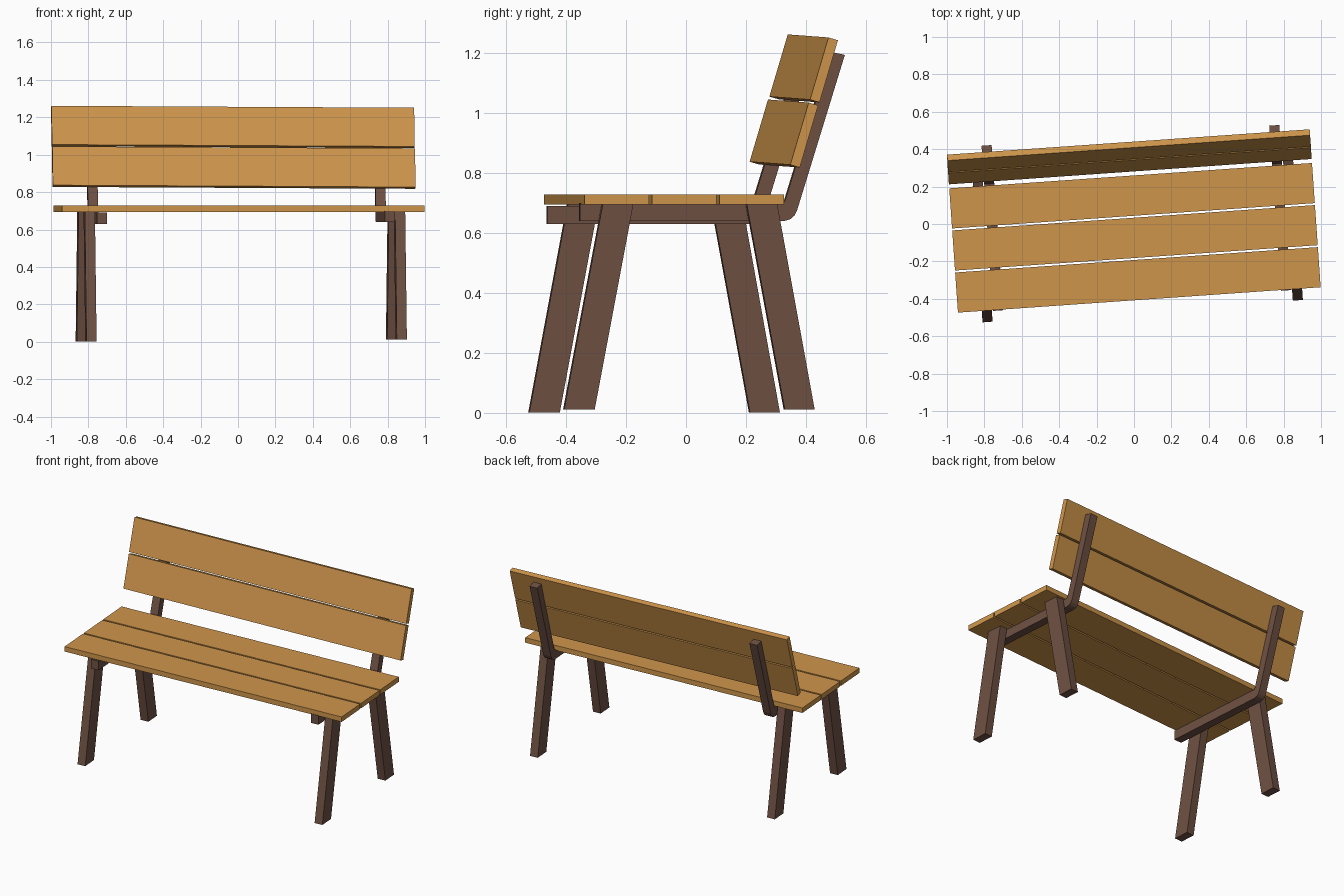
import bpy, bmesh, math
from mathutils import Matrix, Vector

if "Cube" in bpy.data.objects:
    bpy.data.objects.remove(bpy.data.objects["Cube"])

# whole bench is turned slightly about the vertical
TURN = Matrix.Rotation(math.radians(4.0), 4, 'Z')


def material(name, rgb):
    m = bpy.data.materials.new(name)
    m.diffuse_color = (*rgb, 1)
    m.use_nodes = True
    m.node_tree.nodes["Principled BSDF"].inputs["Base Color"].default_value = m.diffuse_color
    return m


WOOD = material("light_wood", (0.62, 0.30, 0.07))
DARK = material("dark_wood", (0.155, 0.08, 0.055))


def finish(name, bm, mat, matrix):
    bmesh.ops.recalc_face_normals(bm, faces=bm.faces)
    me = bpy.data.meshes.new(name)
    bm.to_mesh(me)
    bm.free()
    me.materials.append(mat)
    ob = bpy.data.objects.new(name, me)
    ob.matrix_world = matrix
    bpy.context.collection.objects.link(ob)
    return ob


def plank(name, center, size, lean=0, roll=0):
    bm = bmesh.new()
    bmesh.ops.create_cube(bm, size=1)
    bmesh.ops.scale(bm, vec=size, verts=bm.verts)
    m = (TURN @ Matrix.Translation(center)
         @ Matrix.Rotation(math.radians(roll), 4, 'Y')
         @ Matrix.Rotation(math.radians(lean), 4, 'X'))
    finish(name, bm, WOOD, m)


def side_profile(name, x, width, pts, dz=0):
    """Extrude a (y, z) outline along x, centred on x."""
    bm = bmesh.new()
    f = bm.faces.new([bm.verts.new((x - width / 2, y, z)) for y, z in pts])
    r = bmesh.ops.extrude_face_region(bm, geom=[f])
    vs = [g for g in r["geom"] if isinstance(g, bmesh.types.BMVert)]
    bmesh.ops.translate(bm, verts=vs, vec=(width, 0, 0))
    finish(name, bm, DARK, TURN @ Matrix.Translation((0, 0, dz)))


# seat planks
for i, part in enumerate(("front", "middle", "back")):
    plank(f"seat_plank_{part}", (0, -0.074 + (i - 1) * 0.2255, 0.711), (1.944, 0.215, 0.033))

# backrest planks
plank("back_plank_lower", (0, 0.327, 0.931), (1.944, 0.033, 0.216), -16.5, 0.3)
plank("back_plank_upper", (0, 0.393, 1.148), (1.944, 0.033, 0.216), -16.5, 0.3)

# side frames: bent rail with a leg pair on its outer face
RAIL = [(-0.411, 0.628), (0.270, 0.628), (0.291, 0.634), (0.305, 0.646), (0.315, 0.666),
        (0.474, 1.182), (0.427, 1.192), (0.274, 0.696), (0.268, 0.688), (-0.411, 0.688)]
FRONT_LEG = [(-0.468, 0.0), (-0.366, 0.0), (-0.237, 0.695), (-0.339, 0.695)]
BACK_LEG = [(0.269, 0.0), (0.369, 0.0), (0.244, 0.695), (0.142, 0.695)]
for side, s, dz in (("left", -1, 0.002), ("right", 1, 0.011)):
    side_profile(f"rail_{side}", 0.014 + s * 0.771, 0.054, RAIL, dz)
    # legs keep their tops under the seat
    for part, prof in (("front", FRONT_LEG), ("back", BACK_LEG)):
        pts = [(y, z + dz if z < 0.1 else z) for y, z in prof]
        side_profile(f"{part}_leg_{side}", 0.014 + s * 0.8315, 0.054, pts)
